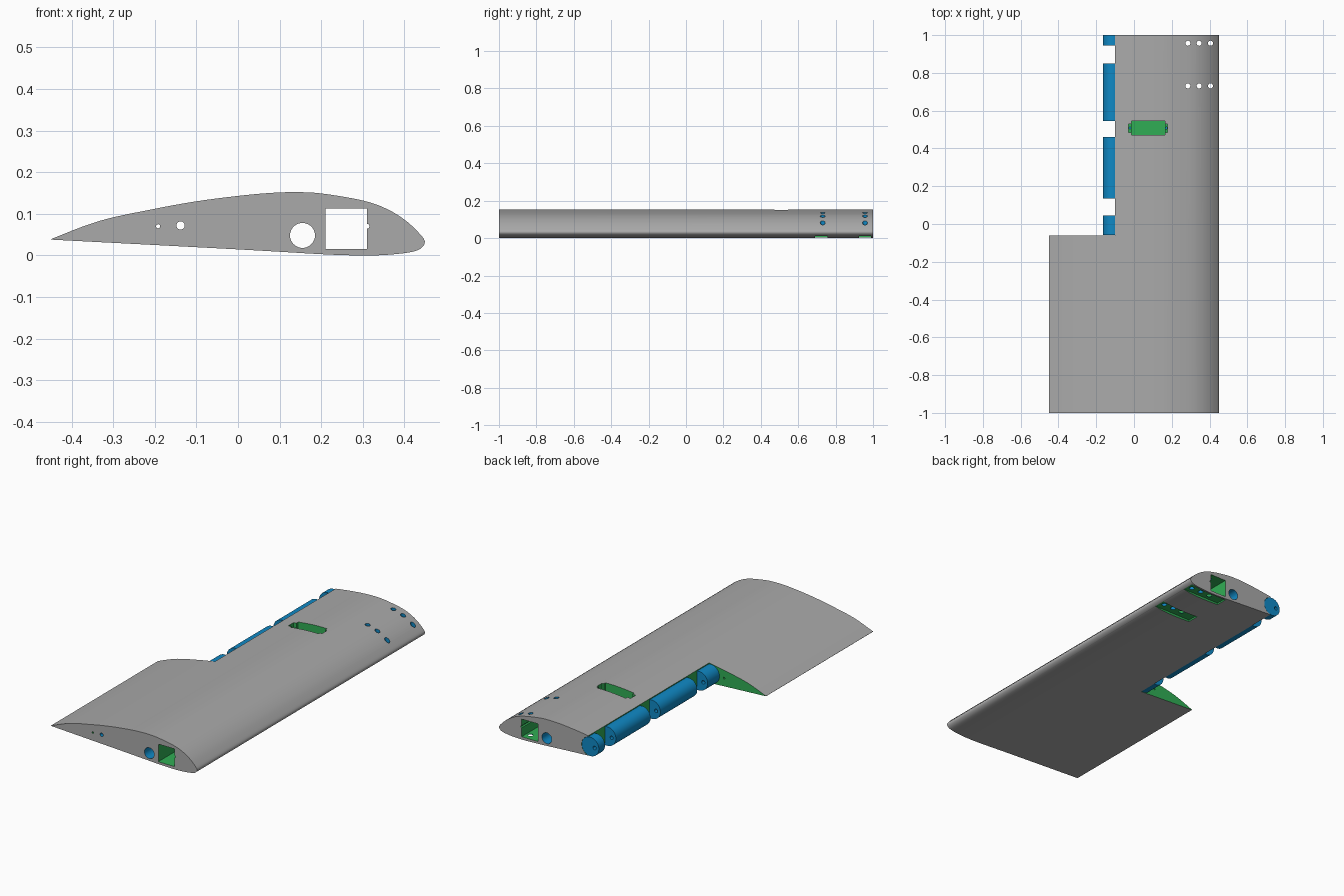
import bpy, bmesh, math
from mathutils import Vector

if "Cube" in bpy.data.objects:
    bpy.data.objects.remove(bpy.data.objects["Cube"])


def material(name, rgb):
    m = bpy.data.materials.new(name)
    m.diffuse_color = (*rgb, 1)
    m.use_nodes = True
    m.node_tree.nodes["Principled BSDF"].inputs["Base Color"].default_value = m.diffuse_color
    return m


GREY = material("wing grey", (0.40, 0.40, 0.40))
GREEN = material("pocket green", (0.03, 0.42, 0.09))
BLUE = material("bore blue", (0.005, 0.25, 0.56))


def make_object(name, bm, mat):
    bmesh.ops.recalc_face_normals(bm, faces=bm.faces)
    mesh = bpy.data.meshes.new(name)
    bm.to_mesh(mesh)
    bm.free()
    mesh.materials.append(mat)
    ob = bpy.data.objects.new(name, mesh)
    bpy.context.collection.objects.link(ob)
    return ob


def extrude_y(name, outline, y0, y1, mat):
    """Solid with an (x, z) outline, running along y."""
    bm = bmesh.new()
    face = bm.faces.new([bm.verts.new((x, y0, z)) for x, z in outline])
    ext = bmesh.ops.extrude_face_region(bm, geom=[face])
    verts = [g for g in ext["geom"] if isinstance(g, bmesh.types.BMVert)]
    bmesh.ops.translate(bm, verts=verts, vec=(0, y1 - y0, 0))
    return make_object(name, bm, mat)


def circle(x, z, r, n=32):
    return [(x + r * math.cos(2 * math.pi * i / n), z + r * math.sin(2 * math.pi * i / n))
            for i in range(n)]


def rod(name, x, z, r, y0, y1, mat, n=32):
    return extrude_y(name, circle(x, z, r, n), y0, y1, mat)


def box(name, x0, x1, y0, y1, z0, z1, mat):
    return extrude_y(name, [(x0, z0), (x1, z0), (x1, z1), (x0, z1)], y0, y1, mat)


def vertical_rod(name, x, y, r, z0, z1, mat, n=20):
    bm = bmesh.new()
    bmesh.ops.create_cone(bm, cap_ends=True, segments=n, radius1=r, radius2=r, depth=z1 - z0)
    bmesh.ops.translate(bm, verts=bm.verts, vec=(x, y, (z0 + z1) / 2))
    return make_object(name, bm, mat)


def cut(target, cutter):
    """Subtract the cutter; cut faces keep the cutter's colour."""
    bpy.context.view_layer.objects.active = target
    mod = target.modifiers.new("cut", 'BOOLEAN')
    mod.operation = 'DIFFERENCE'
    mod.solver = 'EXACT'
    mod.material_mode = 'TRANSFER'
    mod.object = cutter
    bpy.ops.object.modifier_apply(modifier=mod.name)
    bpy.data.objects.remove(cutter)


def smooth(ob):
    bpy.ops.object.select_all(action='DESELECT')
    ob.select_set(True)
    bpy.context.view_layer.objects.active = ob
    bpy.ops.object.shade_smooth_by_angle(angle=math.radians(30))


# Airfoil outline, trailing edge over the top and back along the bottom
POINTS = [(-0.45, 0.039), (-0.333, 0.083), (-0.2, 0.112), (-0.1, 0.13), (0, 0.143),
          (0.075, 0.150), (0.135, 0.152), (0.2, 0.149), (0.3, 0.132), (0.357, 0.112),
          (0.4, 0.086), (0.431, 0.058), (0.449, 0.034), (0.438, 0.016), (0.41, 0.007),
          (0.352, 0.001), (0.29, 0.0), (0.2, 0.003), (0, 0.0145), (-0.45, 0.038)]


def spline(points, steps=4):
    p = [Vector(q) for q in points]
    p = [p[0]] + p + [p[-1]]
    out = []
    for a, b, c, d in zip(p, p[1:], p[2:], p[3:]):
        for i in range(steps):
            t = i / steps
            v = 0.5 * (2 * b + (c - a) * t + (2 * a - 5 * b + 4 * c - d) * t ** 2
                       + (3 * b - a - 3 * c + d) * t ** 3)
            out.append((v.x, v.y))
    return out + [points[-1]]


wing = extrude_y("wing", spline(POINTS), -1, 1, GREY)

# Cut-out for the control surface
cut(wing, box("flap_cutter", -0.6, -0.1, -0.06, 1.2, -0.1, 0.3, GREEN))

# Lengthwise spar tunnel, round bore and wire holes
cut(wing, box("spar_cutter", 0.21, 0.31, -1.1, 1.1, 0.015, 0.113, GREEN))
cut(wing, rod("wire_cutter", 0.31, 0.07, 0.006, -1.1, 1.1, GREEN, 12))
cut(wing, rod("bore_cutter", 0.155, 0.048, 0.03, -1.1, 1.1, BLUE))
cut(wing, rod("pin_cutter", -0.138, 0.072, 0.01, -1.1, 0.2, BLUE, 20))
cut(wing, rod("stop_cutter", -0.192, 0.07, 0.005, -1.1, 0.2, GREEN, 12))

# Servo pocket with stepped ears and screw holes
cut(wing, box("pocket_cutter", -0.012, 0.165, 0.472, 0.546, 0.085, 0.3, GREEN))
cut(wing, box("ear_cutter", -0.03, 0.177, 0.485, 0.53, 0.115, 0.3, GREEN))
for x in (-0.021, 0.171):
    cut(wing, vertical_rod("screw_cutter", x, 0.508, 0.005, 0.09, 0.3, BLUE, 12))

# Tip mounting slots underneath and their bolt holes
for y in (0.723, 0.957):
    cut(wing, box("slot_cutter", 0.2, 0.436, y - 0.033, y + 0.033, -0.1, 0.012, GREEN))
    for x in (0.285, 0.345, 0.405):
        hole_y = y + (0.008 if y < 0.8 else 0)
        cut(wing, vertical_rod("bolt_cutter", x, hole_y, 0.0135, -0.1, 0.3, BLUE))

# Hinge knuckles seated in round grooves, with the pin hole through them
for i, (y0, y1) in enumerate([(-0.06, 0.045), (0.135, 0.46), (0.545, 0.85), (0.945, 1.0)]):
    seat_end = y1 + (0.1 if y1 == 1.0 else 0.002)
    cut(wing, rod("seat_cutter", -0.112, 0.073, 0.0535, max(y0 - 0.002, -0.0599),
                  seat_end, GREEN, 40))
    knuckle = rod(f"hinge_knuckle_{i + 1}", -0.112, 0.073, 0.0525, y0 + 0.001, y1, BLUE, 40)
    cut(knuckle, rod("knuckle_pin_cutter", -0.138, 0.072, 0.01, y0 - 0.1, y1 + 0.1, BLUE, 20))
    smooth(knuckle)

smooth(wing)
